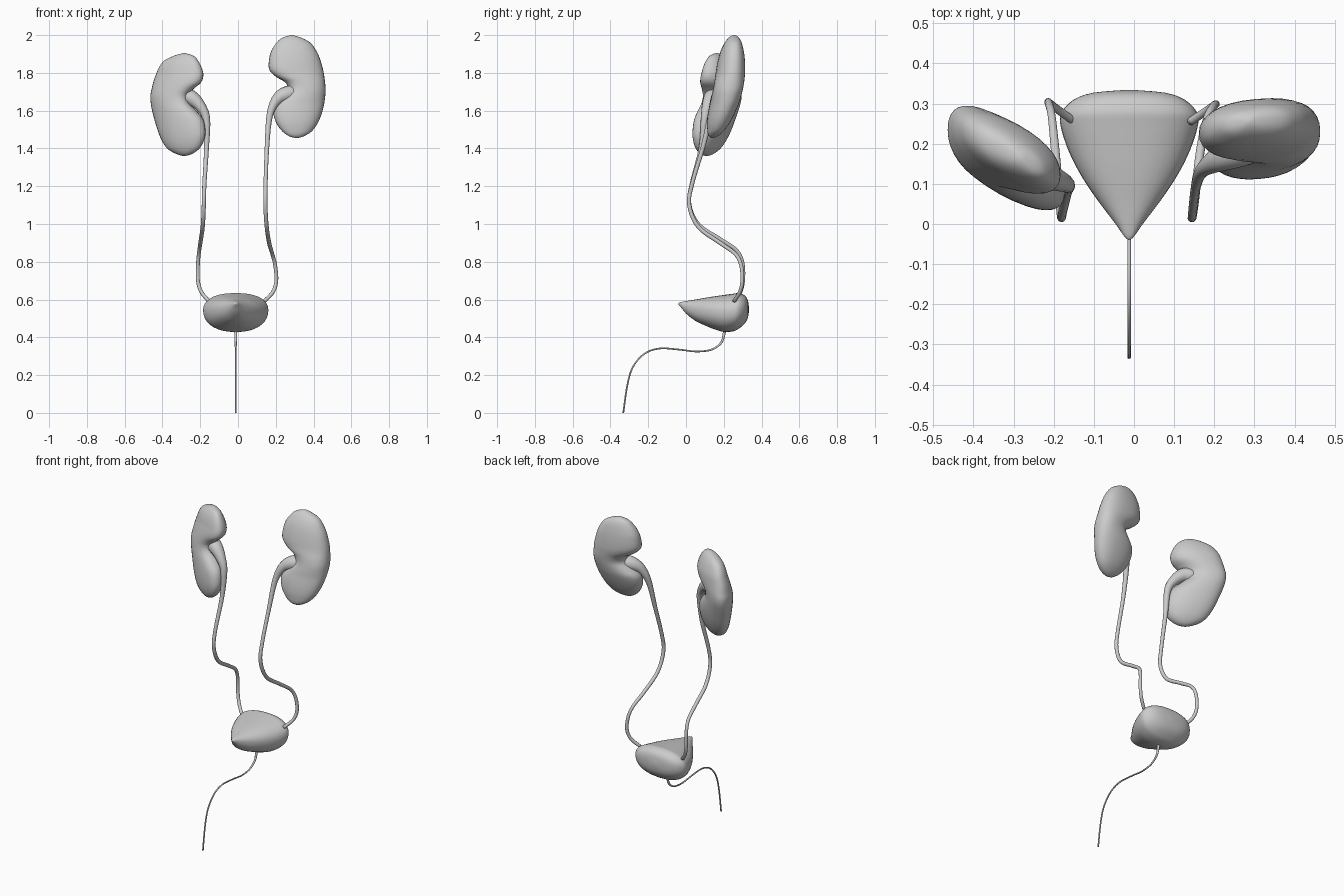
import bpy, bmesh, math
from mathutils import Vector


def smooth(rows, n):
    """Catmull-Rom interpolation of equal-length number rows."""
    out = []
    for i in range(len(rows) - 1):
        p = [rows[max(0, min(len(rows) - 1, i + k))] for k in (-1, 0, 1, 2)]
        for s in range(n):
            t = s / n
            out.append([0.5 * (2*b + (c-a)*t + (2*a-5*b+4*c-d)*t*t + (3*b-a-3*c+d)*t**3)
                        for a, b, c, d in zip(*p)])
    out.append(list(rows[-1]))
    return out


def power(v, e):
    return math.copysign(abs(v) ** e, v)


def loft(name, rings):
    """Skin a list of vertex rings and cap both ends."""
    bm = bmesh.new()
    vr = [[bm.verts.new(p) for p in r] for r in rings]
    n = len(vr[0])
    for a, b in zip(vr, vr[1:]):
        for i in range(n):
            j = (i + 1) % n
            bm.faces.new((a[i], a[j], b[j], b[i]))
    bm.faces.new(vr[0][::-1])
    bm.faces.new(vr[-1])
    bmesh.ops.recalc_face_normals(bm, faces=bm.faces[:])
    for f in bm.faces:
        f.smooth = True
    me = bpy.data.meshes.new(name)
    bm.to_mesh(me)
    bm.free()
    ob = bpy.data.objects.new(name, me)
    bpy.context.collection.objects.link(ob)
    return ob


def tube(name, rows, sides=12):
    """Tube along x, y, z, radius rows."""
    pts = smooth(rows, 5)
    pos = [Vector(p[:3]) for p in pts]
    rings, nrm = [], None
    for i, p in enumerate(pos):
        tan = (pos[min(i+1, len(pos)-1)] - pos[max(i-1, 0)]).normalized()
        nrm = nrm or tan.orthogonal()
        nrm = (nrm - tan * nrm.dot(tan)).normalized()
        bi = tan.cross(nrm)
        rings.append([p + pts[i][3] * (nrm * math.cos(a) + bi * math.sin(a))
                      for a in (2 * math.pi * k / sides for k in range(sides))])
    return loft(name, rings)


def kidney(name, rows, ys, xmid, angle, depth):
    """Bean from level slices: rows are z, x low, x high; ys are z, y of the centre line."""
    z1, z0 = rows[0][0], rows[-1][0]
    tan = math.tan(math.radians(angle))
    rings = []
    for z, xa, xb in smooth(rows, 3):
        for (za, ya), (zb, yb) in zip(ys, ys[1:]):
            if zb <= z <= za or (zb, yb) == ys[-1]:
                yc = yb + (ya - yb) * (z - zb) / (za - zb)
                break
        u = min(1, abs((z - (z0 + z1) / 2) / ((z1 - z0) / 2)))
        b = max(0.004, depth * math.sqrt(max(0, 1 - u ** 2.4)))
        a, xc = (xb - xa) / 2, (xa + xb) / 2
        ring = []
        for k in range(32):
            t = 2 * math.pi * k / 32
            x = xc + a * power(math.cos(t), .88)
            ring.append((x, yc + (x - xmid) * tan + b * power(math.sin(t), .88), z))
        rings.append(ring)
    return loft(name, rings)


# Kidneys
kidney("kidney_left", [
    (2.0, .28, .29), (1.985, .232, .338), (1.96, .204, .383), (1.92, .178, .413),
    (1.88, .166, .432), (1.82, .164, .450), (1.78, .20, .457), (1.75, .25, .461),
    (1.71, .265, .464), (1.67, .228, .461), (1.63, .192, .455), (1.58, .188, .442),
    (1.53, .205, .42), (1.49, .235, .39), (1.465, .27, .35), (1.455, .305, .315)],
    [(2.0, .257), (1.93, .247), (1.8, .235), (1.64, .203), (1.5, .16), (1.455, .14)],
    .31, 5, .078)
kidney("kidney_right", [
    (1.905, -.289, -.279), (1.89, -.34, -.235), (1.865, -.39, -.211), (1.83, -.418, -.193),
    (1.79, -.435, -.183), (1.75, -.449, -.195), (1.715, -.457, -.235), (1.68, -.464, -.264),
    (1.64, -.462, -.258), (1.60, -.455, -.22), (1.55, -.442, -.182), (1.48, -.42, -.172),
    (1.43, -.397, -.185), (1.395, -.37, -.208), (1.37, -.325, -.245), (1.36, -.29, -.28)],
    [(1.905, .175), (1.8, .180), (1.65, .165), (1.5, .143), (1.36, .12)],
    -.31, -24, .090)

# Ureters, flared at the kidney end
tube("ureter_left", [
    (.35, .212, 1.69, .03), (.30, .20, 1.69, .046), (.245, .178, 1.682, .042),
    (.20, .155, 1.65, .028), (.167, .13, 1.57, .017), (.153, .088, 1.4, .012),
    (.146, .032, 1.21, .011), (.145, .017, 1.1, .011), (.152, .065, .985, .011),
    (.165, .18, .90, .011), (.182, .262, .84, .010), (.197, .292, .78, .010),
    (.203, .298, .70, .010), (.185, .285, .64, .010), (.14, .255, .592, .010)])
tube("ureter_right", [
    (-.36, .185, 1.67, .03), (-.30, .16, 1.672, .046), (-.25, .135, 1.668, .042),
    (-.197, .112, 1.62, .029), (-.167, .098, 1.55, .020), (-.167, .08, 1.4, .013),
    (-.178, .03, 1.21, .011), (-.181, .018, 1.1, .011), (-.186, .068, .995, .011),
    (-.196, .18, .92, .011), (-.205, .268, .86, .010), (-.212, .30, .79, .010),
    (-.212, .302, .70, .010), (-.194, .288, .64, .010), (-.155, .26, .592, .010)])

# Bladder: slices along y of y, half width, z low, z high
rings = []
for y, w, zl, zh in smooth([
        (-.04, .002, .574, .58), (-.03, .013, .563, .586), (0, .034, .526, .592),
        (.05, .072, .487, .60), (.1, .107, .463, .609), (.15, .136, .443, .617),
        (.2, .158, .429, .624), (.25, .172, .432, .631), (.28, .168, .446, .634),
        (.31, .138, .472, .622), (.327, .09, .502, .598), (.334, .01, .54, .555)], 3):
    ring = []
    for k in range(36):
        c, s = math.cos(k * math.pi / 18), math.sin(k * math.pi / 18)
        zm = zl + (zh - zl) * .55
        ring.append((-.012 + w * power(c, .85), y,
                     zm + (zh - zm if s > 0 else zm - zl) * power(s, .9)))
    rings.append(ring)
loft("bladder", rings)

# Urethra
tube("urethra", [(-.012, y, z, r) for y, z, r in [
    (.205, .46, .010), (.202, .42, .008), (.185, .37, .006), (.135, .335, .005),
    (.055, .325, .0045), (-.035, .335, .0045), (-.14, .341, .0045), (-.22, .313, .0045),
    (-.28, .245, .0045), (-.31, .15, .0045), (-.332, 0, .0045)]])
